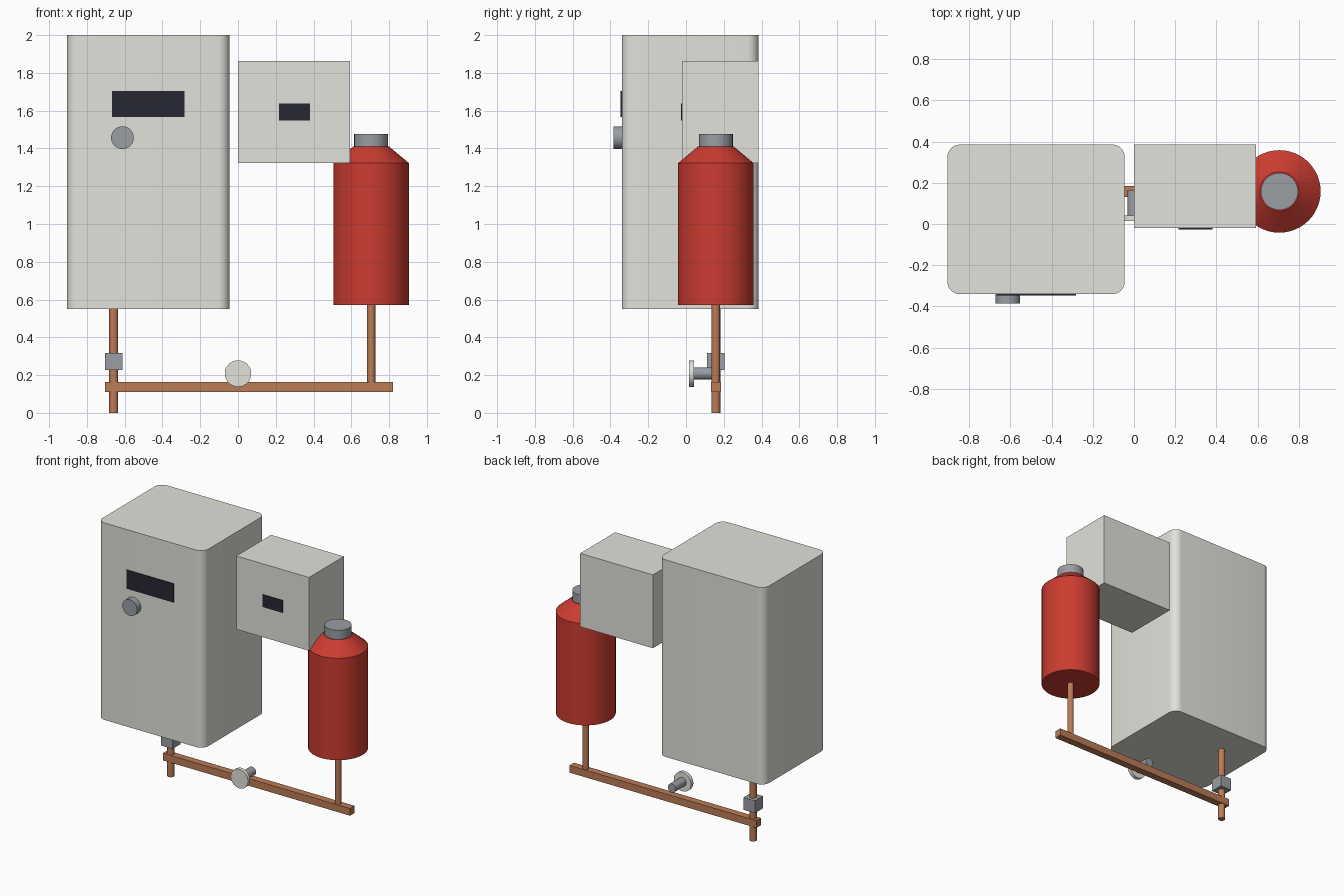
import bpy, bmesh
from math import pi, radians
from mathutils import Matrix, Vector

cube = bpy.data.objects.get("Cube")
if cube:
    bpy.data.objects.remove(cube, do_unlink=True)


def material(name, rgb):
    m = bpy.data.materials.new(name)
    m.use_nodes = True
    m.diffuse_color = (*rgb, 1)
    m.node_tree.nodes["Principled BSDF"].inputs["Base Color"].default_value = (*rgb, 1)
    return m


casing = material("casing off white", (0.76, 0.76, 0.71))
red = material("vessel red", (0.60, 0.045, 0.03))
copper = material("pipe copper", (0.50, 0.20, 0.09))
steel = material("fitting grey", (0.32, 0.34, 0.37))
dark = material("display dark", (0.02, 0.02, 0.035))


def finish(name, bm, mat, smooth=False):
    mesh = bpy.data.meshes.new(name)
    bmesh.ops.recalc_face_normals(bm, faces=bm.faces)
    bm.to_mesh(mesh)
    bm.free()
    mesh.materials.append(mat)
    ob = bpy.data.objects.new(name, mesh)
    bpy.context.collection.objects.link(ob)
    if smooth:
        bpy.ops.object.select_all(action="DESELECT")
        ob.select_set(True)
        bpy.context.view_layer.objects.active = ob
        bpy.ops.object.shade_smooth_by_angle(angle=radians(30))
    return ob


def box(name, low, high, mat, corner=0):
    """Box between two corners, with optional rounded upright edges."""
    low, high = Vector(low), Vector(high)
    bm = bmesh.new()
    bmesh.ops.create_cube(bm, size=1, matrix=Matrix.Translation((low + high) / 2)
                          @ Matrix.Diagonal((*(high - low), 1)))
    if corner:
        upright = [e for e in bm.edges
                   if abs(e.verts[0].co.z - e.verts[1].co.z) > 0.1]
        bmesh.ops.bevel(bm, geom=upright, offset=corner, segments=8,
                        profile=0.5, affect="EDGES")
    return finish(name, bm, mat, corner > 0)


def rod(name, start, end, radius, mat, top_radius=None):
    """Cylinder or cone between two points."""
    start, end = Vector(start), Vector(end)
    axis = end - start
    turn = axis.to_track_quat("Z", "Y").to_matrix().to_4x4()
    bm = bmesh.new()
    bmesh.ops.create_cone(bm, cap_ends=True, segments=48, radius1=radius,
                          radius2=radius if top_radius is None else top_radius,
                          depth=axis.length,
                          matrix=Matrix.Translation((start + end) / 2) @ turn)
    return finish(name, bm, mat, True)


# Boiler casing with its display and dial
box("boiler_casing", (-0.905, -0.34, 0.55), (-0.045, 0.385, 2), casing, 0.06)
box("boiler_display", (-0.667, -0.346, 1.567), (-0.282, -0.338, 1.705), dark)
rod("boiler_dial", (-0.612, -0.34, 1.457), (-0.612, -0.385, 1.457), 0.06, steel)

# Control box
box("control_box", (0, -0.02, 1.322), (0.592, 0.385, 1.862), casing)
box("control_display", (0.217, -0.027, 1.547), (0.38, -0.018, 1.637), dark)

# Expansion vessel, revolved from stacked sections
vx, py = 0.705, 0.158
rod("vessel_body", (vx, py, 0.572), (vx, py, 1.322), 0.2, red)
rod("vessel_shoulder", (vx, py, 1.322), (vx, py, 1.41), 0.2, red, 0.095)
rod("vessel_cap", (vx, py, 1.41), (vx, py, 1.477), 0.09, steel)

# Pipework
px = -0.658
rod("vessel_pipe", (vx, py, 0.14), (vx, py, 0.572), 0.022, copper)
rod("boiler_pipe", (px, py, 0), (px, py, 0.55), 0.024, copper)
box("cross_pipe", (-0.703, 0.132, 0.111), (0.82, 0.185, 0.164), copper)
box("pipe_valve", (px - 0.047, py - 0.047, 0.228), (px + 0.047, py + 0.047, 0.318), steel)

# Pressure gauge facing the front
rod("gauge_stem", (0, 0.165, 0.208), (0, 0.04, 0.208), 0.032, steel)
rod("gauge_face", (0, 0.042, 0.208), (0, 0.015, 0.208), 0.07, casing)
